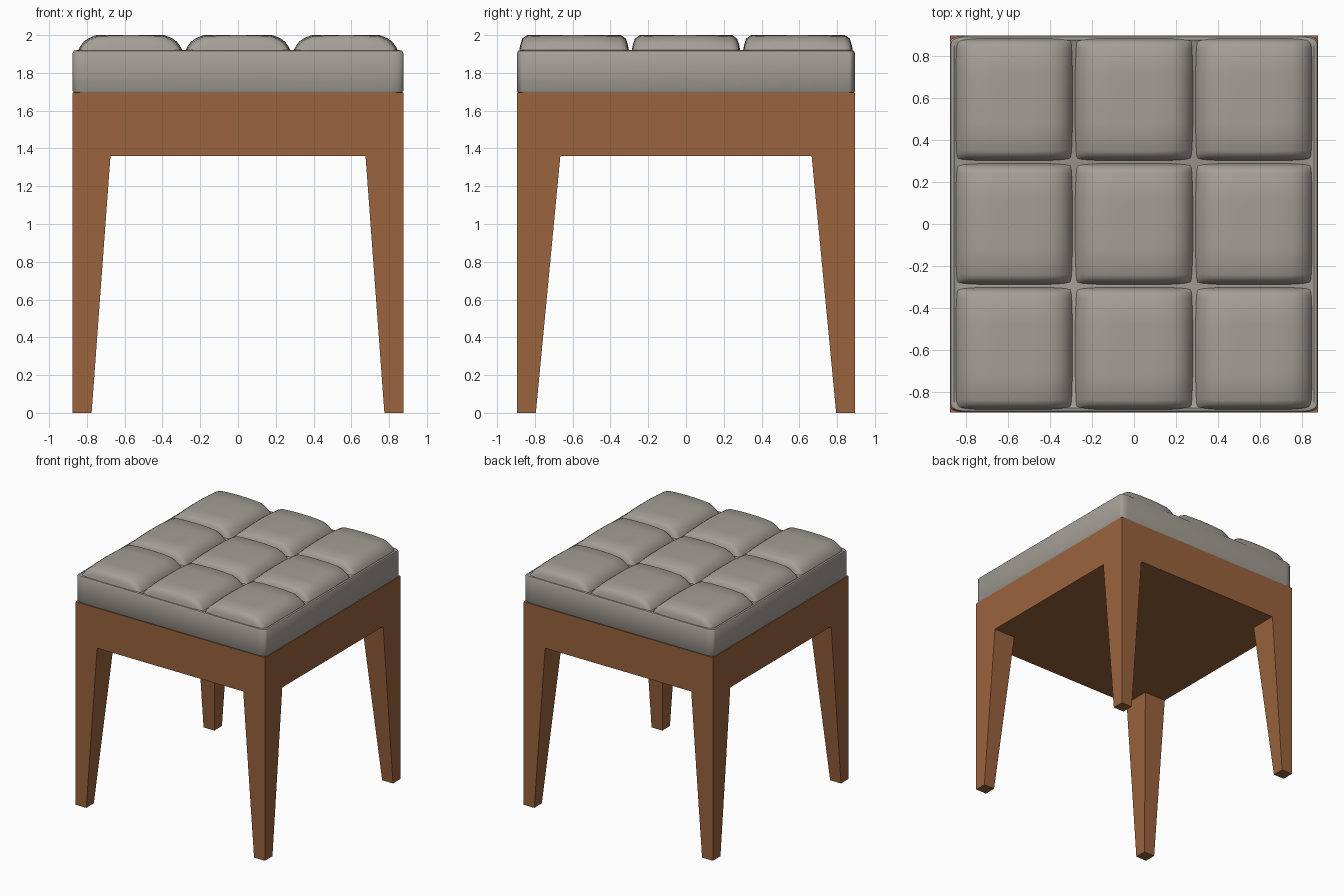
import bpy, bmesh, math

if "Cube" in bpy.data.objects:
    bpy.data.objects.remove(bpy.data.objects["Cube"])


def material(name, rgb):
    m = bpy.data.materials.new(name)
    m.diffuse_color = (*rgb, 1)
    m.use_nodes = True
    m.node_tree.nodes["Principled BSDF"].inputs["Base Color"].default_value = m.diffuse_color
    return m


WOOD = material("warm brown wood", (0.32, 0.125, 0.045))
FABRIC = material("warm grey fabric", (0.37, 0.345, 0.305))


def add_object(name, bm, mat, smooth=None):
    bmesh.ops.recalc_face_normals(bm, faces=bm.faces)
    me = bpy.data.meshes.new(name)
    bm.to_mesh(me)
    bm.free()
    me.materials.append(mat)
    ob = bpy.data.objects.new(name, me)
    bpy.context.collection.objects.link(ob)
    if smooth:
        bpy.context.view_layer.objects.active = ob
        ob.select_set(True)
        bpy.ops.object.shade_smooth_by_angle(angle=math.radians(smooth))
        ob.select_set(False)
    return ob


def loft(rings, cap_top=True):
    """Skin between closed rings of points, bottom to top."""
    bm = bmesh.new()
    vs = [[bm.verts.new(p) for p in r] for r in rings]
    n = len(rings[0])
    for a, b in zip(vs, vs[1:]):
        for i in range(n):
            j = (i + 1) % n
            bm.faces.new((a[i], a[j], b[j], b[i]))
    bm.faces.new(vs[0][::-1])
    if cap_top:
        bm.faces.new(vs[-1])
    return bm


X, Y = 0.875, 0.895


def rect(x0, x1, y0, y1, z):
    return [(x0, y0, z), (x1, y0, z), (x1, y1, z), (x0, y1, z)]


# Solid wooden seat frame
add_object("seat_frame", loft([rect(-X, X, -Y, Y, 1.36), rect(-X, X, -Y, Y, 1.695)]), WOOD)

# Four legs, tapered on their inner sides
for name, sx, sy in (("front_left_leg", -1, -1), ("front_right_leg", 1, -1),
                     ("back_left_leg", -1, 1), ("back_right_leg", 1, 1)):
    add_object(name, loft([
        rect(sx * X, sx * (X - 0.10), sy * Y, sy * (Y - 0.10), 0),
        rect(sx * X, sx * (X - 0.20), sy * Y, sy * (Y - 0.23), 1.362)], False), WOOD)


# Cushion base with softened corners and a small rounded rim
def cushion_ring(inset, z):
    pts = []
    rx, ry = 0.065, 0.03
    for k in range(4):
        for s in range(6):
            a = math.pi / 2 * (k + s / 5)
            cx = (X - rx - inset) * (1 if k in (0, 3) else -1)
            cy = (Y - ry - inset) * (1 if k < 2 else -1)
            pts.append((cx + rx * math.cos(a), cy + ry * math.sin(a), z))
    return pts


add_object("cushion_base", loft([
    cushion_ring(0.006, 1.695), cushion_ring(0, 1.705), cushion_ring(0, 1.905),
    cushion_ring(0.006, 1.917), cushion_ring(0.02, 1.92), cushion_ring(0.03, 1.912)]),
    FABRIC, 40)

# Nine puffed pads: (offset from edge, height factor) in each direction
PROFILE_X = [(0, 0), (0.012, 0.3), (0.033, 0.62), (0.06, 0.83), (0.10, 1)]
PROFILE_Y = [(0, 0), (0.008, 0.45), (0.018, 0.8), (0.045, 1)]


def samples(lo, hi, profile):
    a = [(lo + o, f) for o, f in profile]
    b = [(hi - o, f) for o, f in reversed(profile)]
    l, r = a[-1][0], b[0][0]
    return a + [(l + (r - l) * t / 4, 1) for t in (1, 2, 3)] + b


def pad(name, x0, x1, y0, y1):
    bm = bmesh.new()
    xs, ys = samples(x0, x1, PROFILE_X), samples(y0, y1, PROFILE_Y)
    cx, cy, hx, hy = (x0 + x1) / 2, (y0 + y1) / 2, (x1 - x0) / 2, (y1 - y0) / 2
    grid = []
    for x, fx in xs:
        u = (x - cx) / hx
        row = []
        for y, fy in ys:
            v = (y - cy) / hy
            # edges bow in and the top sinks slightly towards the corners
            px = cx + (x - cx) * (1 - 0.03 * v ** 4)
            py = cy + (y - cy) * (1 - 0.03 * u ** 4)
            z = 1.908 + 0.092 * fx * fy * (1 - 0.25 * u * u * v * v)
            row.append(bm.verts.new((px, py, z)))
        grid.append(row)
    for a, b in zip(grid, grid[1:]):
        for j in range(len(ys) - 1):
            bm.faces.new((a[j], b[j], b[j + 1], a[j + 1]))
    ob = add_object(name, bm, FABRIC, 75)
    if ob.data.polygons[len(ob.data.polygons) // 2].normal.z < 0:
        ob.data.flip_normals()


XCELLS = [(-0.85, -0.29), (-0.282, 0.282), (0.29, 0.85)]
YCELLS = [(-0.885, -0.300), (-0.289, 0.289), (0.300, 0.885)]
for r, (y0, y1) in enumerate(YCELLS):
    for c, (x0, x1) in enumerate(XCELLS):
        pad(f"cushion_pad_{r + 1}_{c + 1}", x0, x1, y0, y1)
